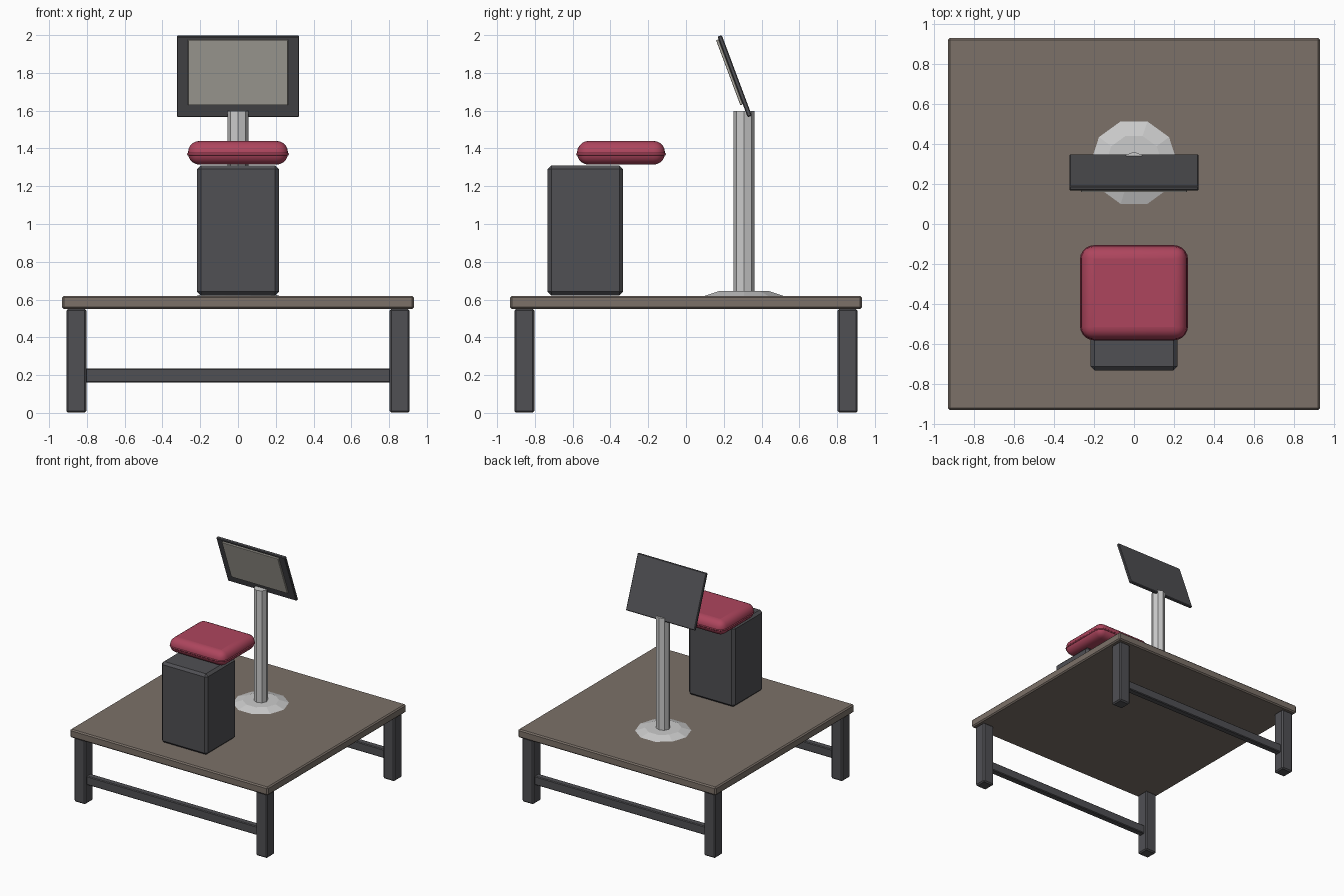
import bpy, math
from mathutils import Vector

if "Cube" in bpy.data.objects:
    bpy.data.objects.remove(bpy.data.objects["Cube"])


def material(name, rgb):
    m = bpy.data.materials.new(name)
    m.diffuse_color = (*rgb, 1)
    m.use_nodes = True
    m.node_tree.nodes["Principled BSDF"].inputs["Base Color"].default_value = m.diffuse_color
    return m


WOOD = material("wood", (0.20, 0.165, 0.14))
DARK = material("dark_grey", (0.08, 0.08, 0.088))
METAL = material("pale_metal", (0.55, 0.56, 0.58))
RED = material("red_fabric", (0.42, 0.06, 0.11))
SCREEN = material("screen_grey", (0.48, 0.46, 0.41))


def box(name, centre, size, mat, bevel=0.0, segments=1, tilt=0.0):
    bpy.ops.mesh.primitive_cube_add(size=1, location=centre)
    ob = bpy.context.object
    ob.name = name
    ob.scale = size
    bpy.ops.object.transform_apply(location=False, rotation=False, scale=True)
    ob.rotation_euler.x = tilt
    ob.data.materials.append(mat)
    if bevel:
        mod = ob.modifiers.new("rounded_edges", "BEVEL")
        mod.width = bevel
        mod.segments = segments
    return ob


# Table: top, four legs, front and back rails
box("table_top", (0, 0, 0.585), (1.864, 1.864, 0.07), WOOD, 0.01)
for sy, end in ((-1, "front"), (1, "back")):
    for sx, side in ((-1, "left"), (1, "right")):
        box(f"{end}_{side}_leg", (sx * 0.856, sy * 0.856, 0.276),
            (0.106, 0.106, 0.55), DARK, 0.01)
    box(f"{end}_rail", (0, sy * 0.856, 0.198), (1.62, 0.055, 0.075), DARK, 0.006)

# Pedestal seat
box("seat_pedestal", (0, -0.533, 0.966), (0.434, 0.4, 0.688), DARK, 0.02)
cushion = box("seat_cushion", (0, -0.344, 1.377), (0.53, 0.466, 0.126), RED, 0.0625, 5)
bpy.ops.object.shade_smooth_by_angle(angle=math.radians(40))

# Cushion piping: a closed rounded-rectangle path with a thin round section
curve = bpy.data.curves.new("cushion_piping", "CURVE")
curve.dimensions = "3D"
curve.bevel_depth = 0.007
curve.bevel_resolution = 1
path = curve.splines.new("POLY")
pts = []
r = 0.0625
for k, (sx, sy) in enumerate(((1, 1), (-1, 1), (-1, -1), (1, -1))):
    for i in range(6):
        a = math.radians(90 * k + 18 * i)
        pts.append(Vector((sx * (0.263 - r) + r * math.cos(a),
                           sy * (0.231 - r) + r * math.sin(a), 0)))
path.points.add(len(pts) - 1)
for p, v in zip(path.points, pts):
    p.co = (*v, 1)
path.use_cyclic_u = True
piping = bpy.data.objects.new("cushion_piping", curve)
piping.location = (0, -0.344, 1.37)
curve.materials.append(RED)
bpy.context.collection.objects.link(piping)

# Display stand: decagonal foot and octagonal post
bpy.ops.mesh.primitive_cone_add(vertices=10, radius1=0.217, radius2=0.14, depth=0.025,
                                location=(0, 0.307, 0.6325), rotation=(0, 0, math.pi / 2))
foot = bpy.context.object
foot.name = "stand_foot"
bpy.ops.mesh.primitive_cylinder_add(vertices=8, radius=0.055, depth=0.975,
                                    location=(0, 0.307, 1.11))
post = bpy.context.object
post.name = "stand_post"
for ob in (foot, post):
    ob.data.materials.append(METAL)

# Tilted display: dark panel with a raised screen on its front
TILT = math.radians(20.5)
up = Vector((0, -math.sin(TILT), math.cos(TILT)))
out = Vector((0, -math.cos(TILT), -math.sin(TILT)))
centre = Vector((0, 0.258, 1.7825))
box("display_panel", centre, (0.648, 0.024, 0.456), DARK, 0.005, 1, TILT)
box("display_screen", centre + up * 0.029 + out * 0.019, (0.53, 0.014, 0.368),
    SCREEN, 0.002, 1, TILT)

# Decagon edge faces front and back
foot.rotation_euler.z = 0 if abs(foot.data.vertices[0].co.x) > 0.2 else math.pi / 2
